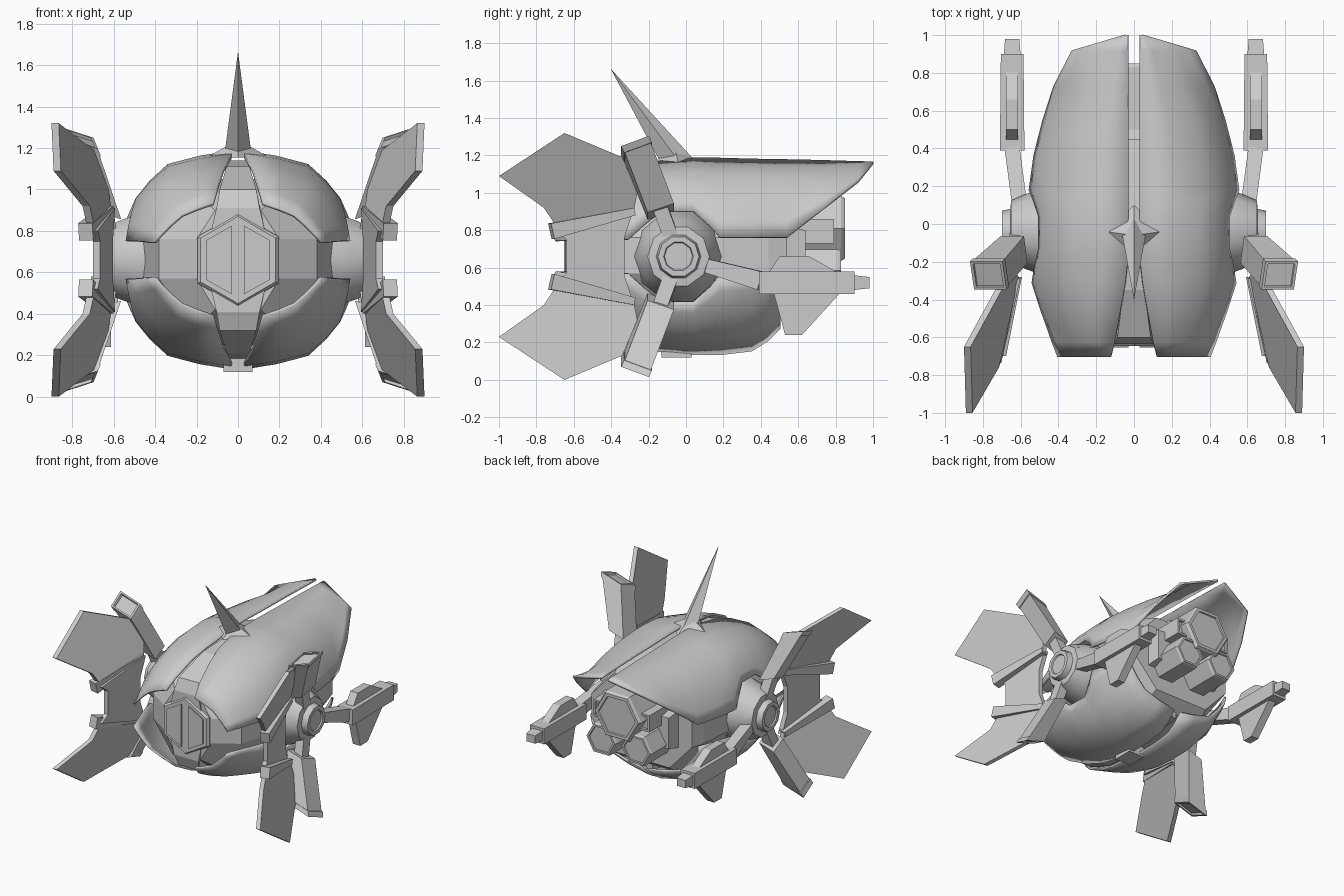
import bpy, bmesh, math
from mathutils import Vector as V

if "Cube" in bpy.data.objects:
    bpy.data.objects.remove(bpy.data.objects["Cube"])

ZC = 0.66  # height of the mirror plane shared by upper and lower parts


def finish(name, bm, smooth=None):
    bmesh.ops.recalc_face_normals(bm, faces=bm.faces)
    me = bpy.data.meshes.new(name)
    bm.to_mesh(me)
    bm.free()
    ob = bpy.data.objects.new(name, me)
    bpy.context.collection.objects.link(ob)
    if smooth:
        bpy.ops.object.select_all(action='DESELECT')
        ob.select_set(True)
        bpy.context.view_layer.objects.active = ob
        bpy.ops.object.shade_smooth_by_angle(angle=math.radians(smooth))
    return ob


def loft(name, rings, closed=True, caps=True, smooth=None):
    bm = bmesh.new()
    vs = [[bm.verts.new(p) for p in r] for r in rings]
    n = len(rings[0])
    for a, b in zip(vs, vs[1:]):
        for i in range(n if closed else n - 1):
            j = (i + 1) % n
            bm.faces.new((a[i], a[j], b[j], b[i]))
    if caps:
        bm.faces.new(vs[0])
        bm.faces.new(vs[-1])
    return finish(name, bm, smooth)


def prism(name, pts, off):
    off = V(off)
    return loft(name, [[V(p) for p in pts], [V(p) + off for p in pts]])


def beam(name, a, b, s0, s1, up=(0, 1, 0), recess=0, flip=(1, 1), across=None):
    """Tapered bar from a to b; sizes are (along up, across); flip mirrors x / z."""
    a, b = V(a), V(b)
    d = (b - a).normalized()
    u = V(up)
    u = (u - d * u.dot(d)).normalized()
    w = V(across).normalized() if across else d.cross(u)

    def ring(c, s):
        return [c + u * s[0] / 2 * i + w * s[1] / 2 * j for i, j in ((1, 1), (1, -1), (-1, -1), (-1, 1))]
    rings = [ring(a, s0), ring(b, s1)]
    if recess:  # open, framed end
        s2 = (s1[0] - .03, s1[1] - .03)
        rings += [ring(b, s2), ring(b - d * recess, s2)]
    return loft(name, [[mir(p, *flip) for p in r] for r in rings])


def mir(p, sx, sz):
    return V((p[0] * sx, p[1], ZC + (p[2] - ZC) * sz))


def hexagon(r, x, y, z, turn=30):
    return [(x + r * math.cos(math.radians(60 * k + turn)), y,
             z + r * math.sin(math.radians(60 * k + turn))) for k in range(6)]


# Shell stations: y, inner x, top z, lower-edge x, lower-edge z
front = [(-.70, .12, .93, .40, .745), (-.62, .10, 1.0, .43, .745), (-.45, .07, 1.09, .49, .75),
         (-.31, .045, 1.135, .535, .75), (-.22, .035, 1.15, .52, .83), (-.13, .03, 1.165, .50, .90),
         (.04, .03, 1.18, .50, .90), (.13, .03, 1.18, .53, .82), (.18, .03, 1.18, .55, .76)]
tail = [(.36, .03, 1.175, .525, .76), (.54, .03, 1.172, .48, .76), (.73, .03, 1.168, .42, .91),
        (.92, .03, 1.162, .325, 1.06), (1.0, .03, 1.16, .045, 1.155)]
belly = [(.35, .03, 1.16, .52, .75), (.43, .03, 1.11, .49, .75), (.50, .03, 1.04, .46, .75)]
ARC = [(0, 1), (.33, .91), (.65, .77), (.83, .49), (.97, .2), (1, 0)]


def section(y, xi, zt, xe, ze, sx, sz):
    """Faceted quarter arc; flattens towards the tail tip and the front edge."""
    k = 1 - .75 * min(max((y - .54) / .38, 0), 1) - .45 * min(max((-.5 - y) / .2, 0), 1)
    pts = []
    for i, (u, v) in enumerate(ARC):
        t = i / (len(ARC) - 1)
        u, v = t + (u - t) * k, 1 - t + (v - 1 + t) * k
        pts.append(mir((xi + (xe - xi) * u, y, ze + (zt - ze) * v), sx, sz))
    return pts


for sx in (1, -1):
    for sz, rear, nm in ((1, tail, "upper_shell"), (-1, belly, "lower_shell")):
        ob = loft(nm, [section(*s, sx, sz) for s in front + rear], False, False, 35)
        m = ob.modifiers.new("thickness", 'SOLIDIFY')
        m.thickness, m.offset = .016, 0

# Inner core under the shells: y, half width, top and bottom z
core = []
for y, w, zt, zb in ((-.62, .2, .9, .42), (-.5, .38, .98, .33), (-.2, .47, 1.05, .25),
                     (.2, .48, 1.05, .25), (.44, .46, 1.0, .29), (.54, .43, .97, .36)):
    half = [(w, .57), (w, .76), (w * .55, zt), (-w * .55, zt), (-w, .76), (-w, .57), (-w * .55, zb), (w * .55, zb)]
    core.append([(x, y, z) for x, z in half])
loft("inner_core", core)

# Nose hexagon with a pair of inset panes
loft("nose_hexagon", [hexagon(.235, 0, -.5, ZC), hexagon(.225, 0, -.63, ZC), hexagon(.21, 0, -.645, ZC)])
for sx in (1, -1):
    prism("nose_pane", [(sx * x, -.645, ZC + z) for x, z in
                        ((.03, .165), (.155, .095), (.155, -.095), (.03, -.165))], (0, -.008, 0))

# Spine and keel ribs between the shells
for sz, nm in ((1, "spine"), (-1, "keel")):
    loft(nm, [[mir((x, y, z), 1, sz) for x, z in ((-w, .8), (w, .8), (w * .8, t), (-w * .8, t))]
              for y, w, t in ((-.635, .13, .91), (-.6, .11, 1.0), (-.35, .07, 1.11),
                              (-.1, .045, 1.14), (.45, .035, 1.07))])
beam("keel_block", (0, -.13, .16), (0, .03, .16), (.14, .08), (.14, .08), (1, 0, 0))

# Dorsal horn with its flat diamond foot
for nm, hw, y0, y1, z, tip in (("horn", .065, -.14, .05, 1.17, (-.40, 1.66)),
                               ("horn_foot", .15, -.19, .10, 1.155, (-.06, 1.24))):
    base = [(0, y1, z), (hw, -.04, z), (0, y0, z), (-hw, -.04, z)]
    loft(nm, [base, [V((0, tip[0], tip[1])) + (V(p) - V((0, -.04, z))) * .01 for p in base]])

# Rear thrusters: x, z, radius, end y
for x, z, r, y in ((0, .81, .20, .85), (.15, .585, .13, .83), (-.15, .585, .13, .83)):
    loft("thruster", [hexagon(r, x, .5, z, 0), hexagon(r, x, y - .02, z, 0), hexagon(r * .93, x, y, z, 0),
                      hexagon(r * .8, x, y, z, 0), hexagon(r * .78, x, y - .01, z, 0)])
for sx in (1, -1):
    beam("thruster_block", (sx * .19, .5, .795), (sx * .19, .79, .795), (.13, .10), (.13, .10), (0, 0, 1), .02)
    beam("thruster_mount", (sx * .22, .5, .68), (sx * .22, .64, .68), (.3, .2), (.24, .16), (0, 0, 1))

for sx in (1, -1):
    # Side hub: x and radius
    loft("side_hub", [[(sx * x, -.04 + r * math.cos(math.tau * k / 10), ZC + r * math.sin(math.tau * k / 10))
                       for k in range(10)] for x, r in
                      ((.38, .25), (.5, .225), (.57, .2), (.65, .165), (.655, .12), (.70, .11), (.70, .08), (.69, .075))],
         smooth=38)

    # Rear arm, pod, muzzle and pod fin
    beam("rear_arm", (.60, .06, .625), (.645, .40, .53), (.07, .08), (.10, .08), (0, 0, 1), flip=(sx, 1))
    beam("rear_pod", (.645, .39, .52), (.645, .90, .52), (.12, .13), (.12, .12), (0, 0, 1), flip=(sx, 1))
    beam("pod_muzzle", (.645, .89, .52), (.645, .98, .52), (.08, .09), (.06, .075), (0, 0, 1), flip=(sx, 1))
    prism("pod_fin", [(sx * .613, y, z) for y, z in
                      ((.44, .57), (.50, .66), (.66, .66), (.81, .575), (.82, .46), (.62, .24), (.53, .24), (.47, .46))],
          (sx * .064, 0, 0))

    # Front shield neck joining upper and lower fins
    prism("shield_neck", [(sx * (.572 - .2 * y), y, ZC + z) for y, z in
                          ((-.64, -.09), (-.70, -.14), (-.28, -.25), (-.33, -.1),
                           (-.33, .1), (-.28, .25), (-.70, .14), (-.64, .09))], (-sx * .035, 0, 0))

    for sz in (1, -1):
        f = (sx, sz)
        tilt = (.93, 0, .3)
        beam("front_arm", (.61, -.06, .71), (.64, -.14, .93), (.08, .07), (.08, .07), flip=f)
        beam("arm_box", (.635, -.135, .90), (.765, -.265, 1.235), (.15, .13), (.15, .17), flip=f, across=tilt)
        beam("arm_box_rim", (.758, -.257, 1.215), (.772, -.272, 1.25), (.16, .18), (.16, .18),
             recess=.03, flip=f, across=tilt)
        beam("fin_rib", (.735, -.72, .795), (.63, -.28, .90), (.085, .07), (.04, .06), (0, 0, 1), flip=f)
        prism("shield_fin", [mir(p, *f) for p in
                             ((.73, -.70, .83), (.75, -.76, .92), (.89, -1.0, 1.09), (.90, -.65, 1.32),
                              (.73, -.34, 1.19), (.66, -.26, 1.0), (.645, -.28, .90))], (-sx * .035, 0, 0))
